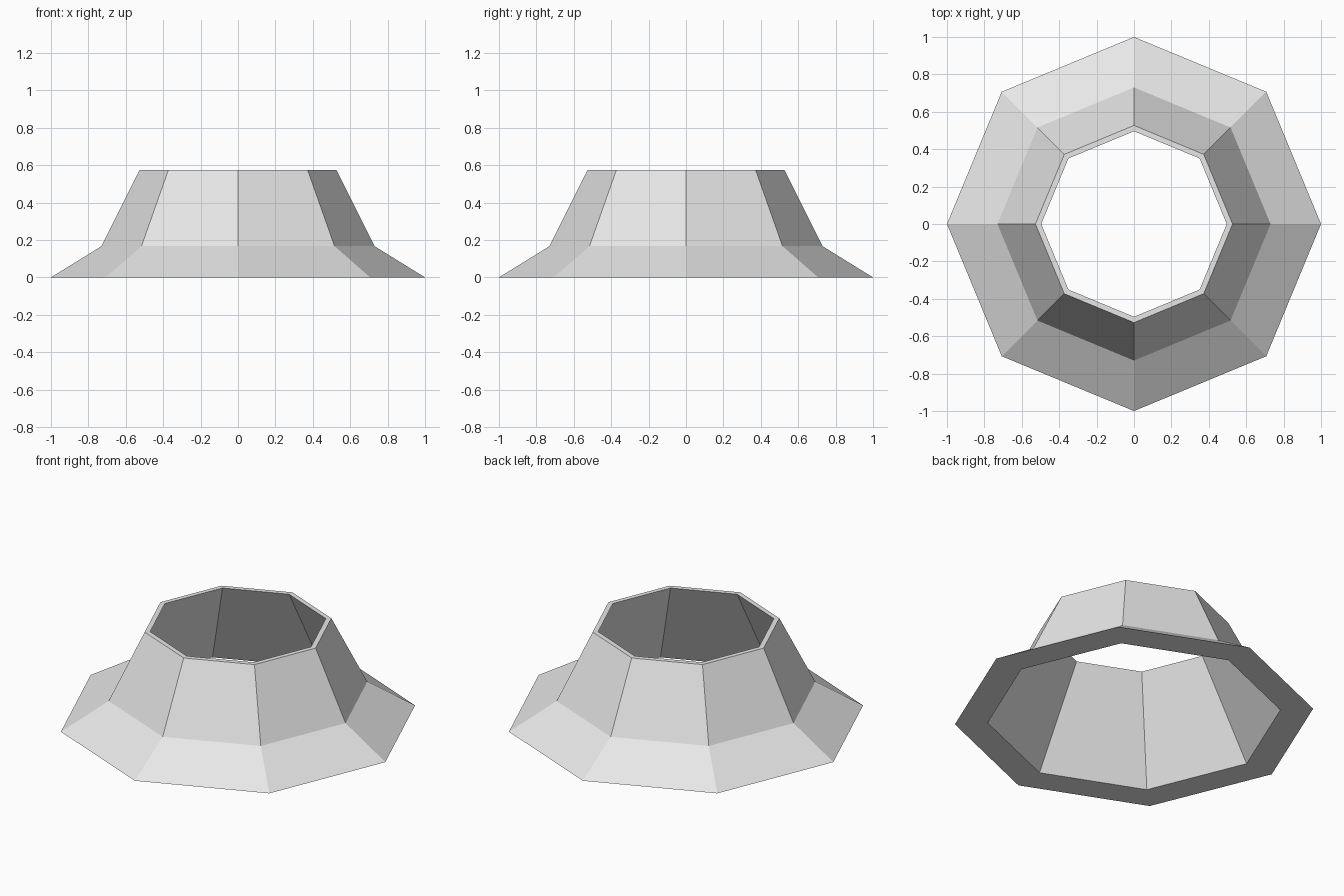
import bpy
import bmesh
from math import cos, sin, tau

cube = bpy.data.objects.get("Cube")
if cube:
    bpy.data.objects.remove(cube, do_unlink=True)

SIDES = 8
# Closed wall section as (radius, height): foot, collar, rim, inner wall
PROFILE = [(1.0, 0.0), (0.73, 0.167), (0.527, 0.573), (0.496, 0.573), (0.817, 0.0)]

grey = bpy.data.materials.new("light grey")
grey.use_nodes = True
colour = (0.8, 0.8, 0.8, 1.0)
grey.diffuse_color = colour
grey.node_tree.nodes["Principled BSDF"].inputs["Base Color"].default_value = colour


def ring_of_section(name, profile, sides, material):
    """Sweep a closed section round the z axis with flat sides."""
    bm = bmesh.new()
    rings = []
    for i in range(sides):
        a = tau * i / sides
        rings.append([bm.verts.new((r * cos(a), r * sin(a), z)) for r, z in profile])
    for i, ring in enumerate(rings):
        nxt = rings[(i + 1) % sides]
        for j in range(len(profile)):
            k = (j + 1) % len(profile)
            bm.faces.new((ring[j], nxt[j], nxt[k], ring[k]))
    bmesh.ops.recalc_face_normals(bm, faces=bm.faces)
    mesh = bpy.data.meshes.new(name)
    bm.to_mesh(mesh)
    bm.free()
    mesh.materials.append(material)
    obj = bpy.data.objects.new(name, mesh)
    bpy.context.scene.collection.objects.link(obj)
    return obj


# Hollow eight-sided collar with a flared foot
ring_of_section("flared_collar", PROFILE, SIDES, grey)
